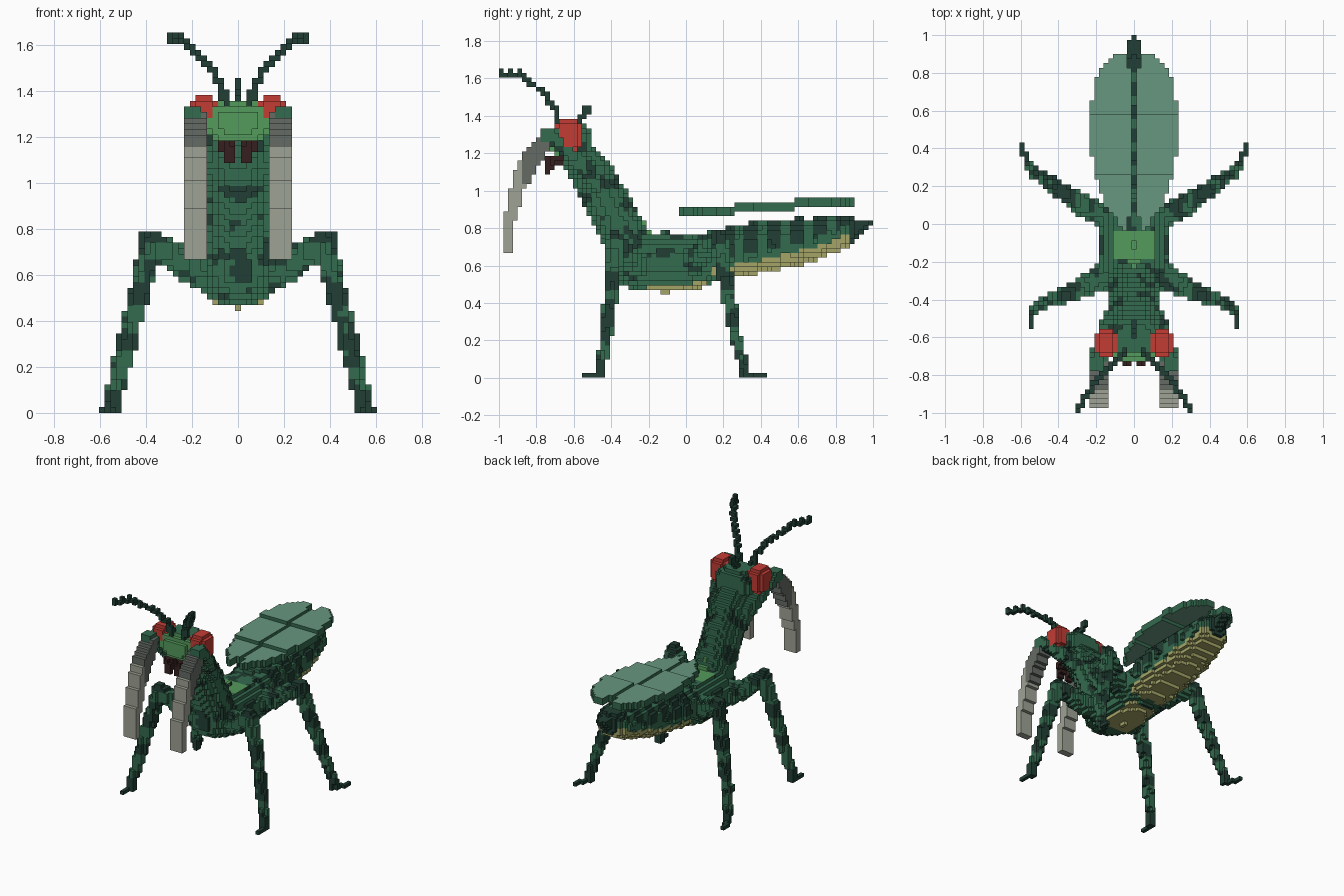
import bpy, bmesh, math
from mathutils import Vector, noise

cube = bpy.data.objects.get("Cube")
if cube:
    bpy.data.objects.remove(cube)

V = 2 / 81  # block size


def srgb(h):
    c = [int(h[i:i + 2], 16) / 255 for i in (0, 2, 4)]
    return [x / 12.92 if x < 0.04 else ((x + 0.055) / 1.055) ** 2.4 for x in c] + [1]


PALETTE = {"green": "346b4f", "dark_green": "213f33", "leaf_green": "549b5b",
           "wing_teal": "67977f", "eye_red": "c43c35", "belly_yellow": "a5a568",
           "pale_grey": "9fa395", "deep_grey": "656b65", "jaw_brown": "35201f"}
MATS = {}
for n, h in PALETTE.items():
    m = bpy.data.materials.new(n)
    m.use_nodes = True
    m.diffuse_color = srgb(h)
    m.node_tree.nodes["Principled BSDF"].inputs["Base Color"].default_value = srgb(h)
    MATS[n] = m
NAMES = list(MATS)

DIRS = [Vector(d) for d in ((1, 0, 0), (-1, 0, 0), (0, 1, 0), (0, -1, 0), (0, 0, 1), (0, 0, -1))]


def blocks(name, inside, lo, hi, paint):
    """Fill a box with blocks where inside() holds, keep outer faces, paint by rule."""
    a = [math.floor(lo[0] / V), math.floor((lo[1] + 1) / V), max(0, math.floor(lo[2] / V))]
    b = [math.ceil(hi[0] / V), math.ceil((hi[1] + 1) / V), math.ceil(hi[2] / V)]
    cells = {}
    for i in range(a[0], b[0] + 1):
        for j in range(max(0, a[1]), min(80, b[1]) + 1):
            for k in range(a[2], b[2] + 1):
                p = Vector((i * V, (j + 0.5) * V - 1, (k + 0.5) * V))
                if inside(p):
                    cells[i, j, k] = p
    bm = bmesh.new()
    verts = {}
    for key, p in cells.items():
        for d in DIRS:
            if tuple(int(key[n] + d[n]) for n in range(3)) in cells:
                continue
            u = Vector((d.y, d.z, d.x))
            w = d.cross(u)
            corners = []
            for s, t in ((-1, -1), (1, -1), (1, 1), (-1, 1)):
                c = p + (d + u * s + w * t) * V / 2
                q = tuple(round(e, 4) for e in c)
                if q not in verts:
                    verts[q] = bm.verts.new(c)
                corners.append(verts[q])
            try:
                f = bm.faces.new(corners)
            except ValueError:
                continue
            f.material_index = NAMES.index(paint(p, d) if callable(paint) else paint)
    me = bpy.data.meshes.new(name)
    bm.to_mesh(me)
    bm.free()
    for m in MATS.values():
        me.materials.append(m)
    ob = bpy.data.objects.new(name, me)
    bpy.context.collection.objects.link(ob)
    return ob


def chain(name, pts, radii, paint, sx=1, side=1):
    """Blocky tapered limb along a path; sx stretches it sideways."""
    P = [Vector((x * side, y, z)) for x, y, z in pts]
    S = Vector((1 / sx, 1, 1))

    def inside(p):
        for i in range(len(P) - 1):
            a, ab, ap = P[i] * S, (P[i + 1] - P[i]) * S, (p - P[i]) * S
            t = min(1, max(0, ap.dot(ab) / ab.length_squared))
            if (ap - ab * t).length <= radii[i] + (radii[i + 1] - radii[i]) * t:
                return True
        return False
    r = max(radii) * max(1, sx)
    lo = [min(q[n] for q in P) - r for n in range(3)]
    hi = [max(q[n] for q in P) + r for n in range(3)]
    return blocks(name, inside, lo, hi, paint)


def ellipsoid(name, c, r, paint, power=2):
    test = lambda p: sum(abs((p[n] - c[n]) / r[n]) ** power for n in range(3)) <= 1
    return blocks(name, test, [c[n] - r[n] for n in range(3)], [c[n] + r[n] for n in range(3)], paint)


def lerp(table, y):
    for (y0, *a), (y1, *b) in zip(table, table[1:]):
        if y <= y1:
            t = max(0, (y - y0) / (y1 - y0))
            return [m + (n - m) * t for m, n in zip(a, b)]
    return list(table[-1][1:])


def speckle(p, d=None):
    return "dark_green" if noise.noise(p * 11) > 0.27 else "green"


# Thorax with pale belly and bright back plate
def thorax_paint(p, d):
    if p.z < 0.525 and abs(p.x) < 0.11 and -0.2 < p.y < 0.1:
        return "belly_yellow"
    if d.z > 0 and p.z > 0.7 and abs(p.x) < 0.1 and -0.19 < p.y < -0.03:
        return "leaf_green"
    return speckle(p)


ellipsoid("thorax", (0, -0.11, 0.62), (0.18, 0.32, 0.158), thorax_paint, 2.5)
ellipsoid("belly_tip", (0, -0.11, 0.46), (0.02, 0.02, 0.02), "belly_yellow")


# Neck with a bright ridge down its back
def neck_paint(p, d):
    ridge = abs(p.x) < 0.03 and p.y > -0.27 - (p.z - 0.9) * 0.5 and p.z > 0.75
    return "leaf_green" if ridge else speckle(p)


chain("neck", [(0, -0.27, 0.65), (0, -0.4, 0.9), (0, -0.5, 1.08), (0, -0.6, 1.22)],
      [0.13, 0.122, 0.118, 0.09], neck_paint, 1.05)

# Abdomen: y, top, bottom, half width
ABDOMEN = [(0.0, 0.76, 0.49, 0.14), (0.1, 0.77, 0.5, 0.16), (0.25, 0.81, 0.53, 0.175),
           (0.4, 0.84, 0.555, 0.175), (0.6, 0.85, 0.6, 0.16), (0.8, 0.865, 0.66, 0.13),
           (0.87, 0.86, 0.7, 0.09), (0.9, 0.85, 0.74, 0.045), (1.0, 0.85, 0.82, 0.015)]


def segment(y):
    return (y - 0.05) % 0.125 / 0.125


def abdomen_in(p):
    top, bot, w = lerp(ABDOMEN, p.y)
    s = 0.94 + 0.08 * (segment(p.y) < 0.7) if p.y < 0.87 else 1
    z = (p.z - (top + bot) / 2) / ((top - bot) / 2 * s)
    return abs(p.x / (w * s)) ** 2.6 + abs(z) ** 2.6 <= 1


def abdomen_paint(p, d):
    top, bot, w = lerp(ABDOMEN, p.y)
    if 0.05 < p.y < 0.87 and p.z < bot + 0.075:
        return "belly_yellow"
    if p.y > 0.87 or (p.z > bot + 0.12 and segment(p.y) < 0.58):
        return "dark_green"
    return "green"


blocks("abdomen", abdomen_in, (-0.2, 0, 0.45), (0.2, 1, 0.9), abdomen_paint)

# Head, face plate, jaws and crest horn
def head_paint(p, d):
    return "leaf_green" if d.y < 0 and p.y < -0.6 and p.z > 1.17 or p.y < -0.67 else speckle(p)


ellipsoid("head", (0, -0.61, 1.265), (0.145, 0.115, 0.09), head_paint, 3)
chain("crest_horn", [(0, -0.6, 1.34), (0, -0.56, 1.39), (0, -0.525, 1.44)], [0.025, 0.018, 0.018], "dark_green")

for side, label in ((1, "left"), (-1, "right")):
    ellipsoid(label + "_eye", (0.148 * side, -0.625, 1.297), (0.055, 0.073, 0.08), "eye_red", 4)
    chain(label + "_jaw", [(0.045, -0.68, 1.18), (0.045, -0.72, 1.15), (0.03, -0.74, 1.1)],
          [0.035, 0.033, 0.02], "jaw_brown", side=side)
    chain(label + "_antenna", [(0.05, -0.67, 1.33), (0.08, -0.7, 1.44), (0.14, -0.77, 1.53),
                               (0.2, -0.84, 1.585), (0.24, -0.885, 1.625), (0.3, -0.99, 1.628)],
          [0.02] + [0.0175] * 5, "dark_green", side=side)

    # Raised foreleg and hanging blade
    chain(label + "_foreleg", [(0.1, -0.44, 0.97), (0.125, -0.53, 1.1), (0.17, -0.66, 1.25), (0.2, -0.74, 1.3)],
          [0.04, 0.05, 0.05, 0.045], speckle, side=side)
    BLADE = [(0.7, -0.955, 0.018), (0.85, -0.94, 0.03), (1.0, -0.905, 0.04),
             (1.12, -0.855, 0.055), (1.2, -0.805, 0.06), (1.28, -0.745, 0.04)]

    def blade_in(p):
        y, r = lerp(BLADE, p.z)
        return abs(p.x * side - 0.19) < 0.05 and abs(p.y - y) < r

    def blade_paint(p, d):
        return "deep_grey" if p.z > 1.15 or (p.z > 1.04 and p.y > -0.865) else "pale_grey"

    lo_x, hi_x = sorted((0.1 * side, 0.26 * side))
    blocks(label + "_blade", blade_in, (lo_x, -1, 0.69), (hi_x, -0.6, 1.265), blade_paint)

    # Walking legs with dark joints
    def leg_paint(p, d):
        bands = ((0.0, 0.09), (0.26, 0.345), (0.48, 0.58), (0.735, 0.9))
        return "dark_green" if any(a < p.z < b for a, b in bands) and abs(p.x) > 0.3 else speckle(p)

    chain(label + "_front_leg", [(0.1, -0.24, 0.58), (0.24, -0.32, 0.64), (0.36, -0.375, 0.74),
                                 (0.43, -0.395, 0.5), (0.5, -0.43, 0.2), (0.535, -0.46, 0.03)],
          [0.08, 0.06, 0.046, 0.04, 0.033, 0.025], leg_paint, side=side)
    chain(label + "_front_foot", [(0.535, -0.45, 0.012), (0.548, -0.55, 0.012)], [0.022, 0.017],
          "dark_green", side=side)
    chain(label + "_back_leg", [(0.1, 0.02, 0.6), (0.24, 0.08, 0.67), (0.38, 0.175, 0.755),
                                (0.44, 0.215, 0.5), (0.52, 0.265, 0.22), (0.555, 0.32, 0.03)],
          [0.08, 0.06, 0.046, 0.04, 0.033, 0.025], leg_paint, side=side)
    chain(label + "_back_foot", [(0.55, 0.31, 0.012), (0.6, 0.41, 0.012)], [0.022, 0.018],
          "dark_green", side=side)

    # Three overlapping wing steps
    OUTLINE = [(-0.03, 0.06, 0.03), (0.03, 0.1, 0.025), (0.1, 0.15, 0.015), (0.2, 0.19, 0.015),
               (0.4, 0.232, 0.015), (0.6, 0.232, 0.015), (0.75, 0.21, 0.015), (0.84, 0.17, 0.025), (0.9, 0.1, 0.04)]
    for n, (y0, y1, z0) in enumerate(((-0.04, 0.26, 0.86), (0.26, 0.59, 0.885), (0.59, 0.89, 0.91))):
        def wing_in(p):
            outer, inner = lerp(OUTLINE, p.y)
            return y0 < p.y < y1 and z0 < p.z < z0 + 0.05 and inner < p.x * side < outer
        lo_x, hi_x = sorted((0, 0.26 * side))
        blocks(f"{label}_wing_{n + 1}", wing_in, (lo_x, y0, z0), (hi_x, y1, z0 + 0.05),
               lambda p, d: "wing_teal" if d.z else "green")
